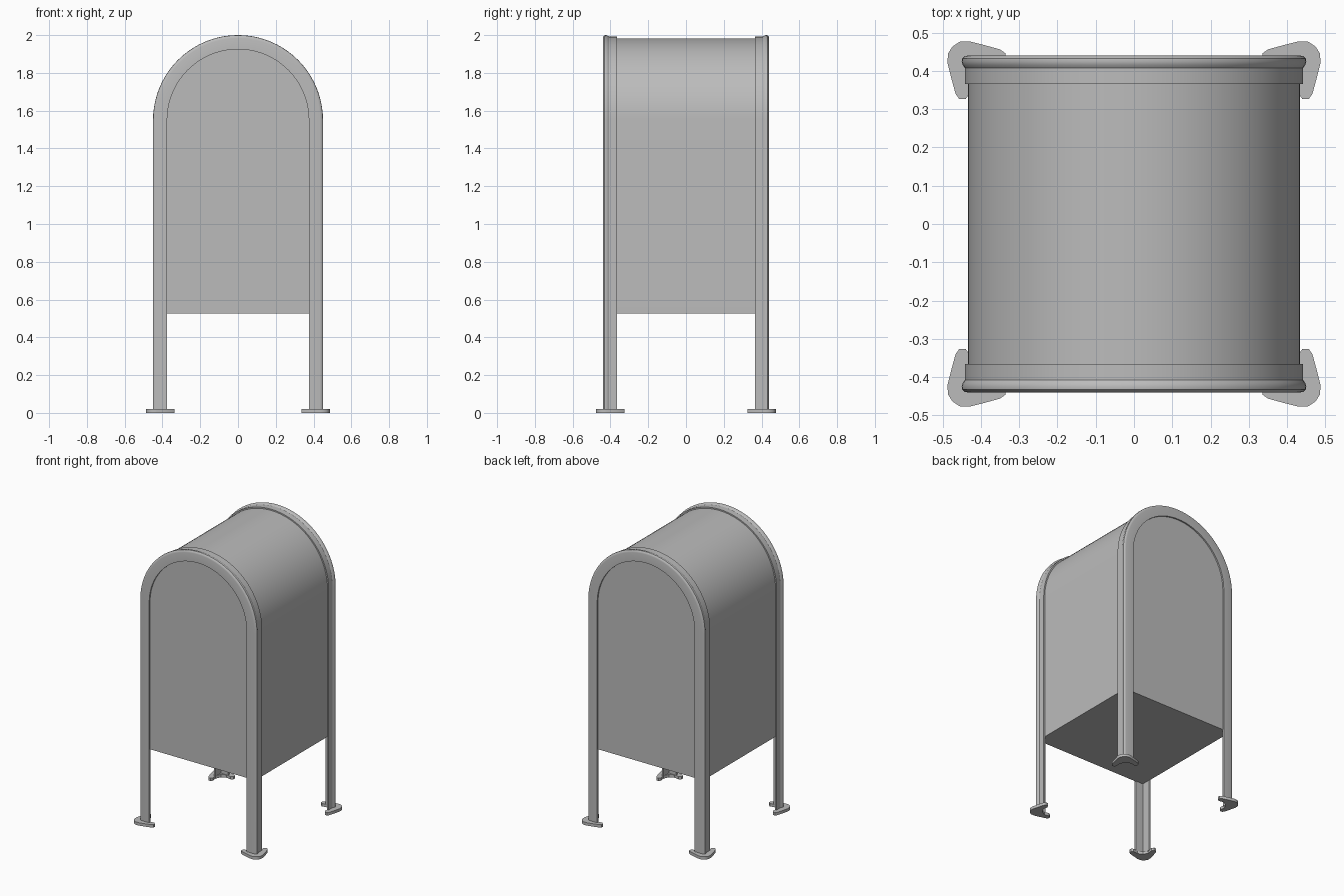
import bpy, bmesh, math
from mathutils import Vector

if "Cube" in bpy.data.objects:
    bpy.data.objects.remove(bpy.data.objects["Cube"], do_unlink=True)

# One painted metal colour
metal = bpy.data.materials.new("grey_metal")
metal.use_nodes = True
GREY = (0.5, 0.5, 0.5, 1)
metal.diffuse_color = GREY
metal.node_tree.nodes["Principled BSDF"].inputs["Base Color"].default_value = GREY

SPRING = 1.55      # height where the straight sides become the arch
STEPS = 40


def finish(bm, name, angle=35):
    bmesh.ops.recalc_face_normals(bm, faces=bm.faces)
    mesh = bpy.data.meshes.new(name)
    bm.to_mesh(mesh)
    bm.free()
    ob = bpy.data.objects.new(name, mesh)
    bpy.context.collection.objects.link(ob)
    mesh.materials.append(metal)
    bpy.ops.object.select_all(action="DESELECT")
    ob.select_set(True)
    bpy.context.view_layer.objects.active = ob
    bpy.ops.object.shade_smooth_by_angle(angle=math.radians(angle))
    return ob


def arch(radius, y, bottom):
    """Upright sides joined by a half circle."""
    pts = [Vector((radius, y, bottom))]
    for i in range(STEPS + 1):
        a = math.pi * i / STEPS
        pts.append(Vector((radius * math.cos(a), y, SPRING + radius * math.sin(a))))
    pts.append(Vector((-radius, y, bottom)))
    return pts


def prism(bm, points, offset):
    face = bm.faces.new([bm.verts.new(p) for p in points])
    res = bmesh.ops.extrude_face_region(bm, geom=[face])
    verts = [g for g in res["geom"] if isinstance(g, bmesh.types.BMVert)]
    bmesh.ops.translate(bm, verts=verts, vec=offset)


# Body: arched box
bm = bmesh.new()
prism(bm, arch(0.433, -0.43, 0.527), Vector((0, 0.86, 0)))
finish(bm, "body")

# Frames: angle iron with a rounded bead, swept up one leg, over and down
SECTION = [(0.375, 0.425), (0.375, 0.44), (0.434, 0.44), (0.443, 0.438),
           (0.449, 0.432), (0.45, 0.424), (0.447, 0.415), (0.442, 0.408),
           (0.442, 0.365), (0.43, 0.365), (0.43, 0.425)]


def frame(name, side):
    bm = bmesh.new()
    rails = [[bm.verts.new(p) for p in arch(r, side * y, 0.015)] for r, y in SECTION]
    for a, b in zip(rails, rails[1:] + rails[:1]):
        for i in range(len(a) - 1):
            bm.faces.new((a[i], a[i + 1], b[i + 1], b[i]))
    for end in (0, -1):
        bm.faces.new([rail[end] for rail in rails])
    finish(bm, name)


frame("front_frame", -1)
frame("back_frame", 1)

# Feet: bean-shaped plates wrapped round each leg corner
HALF = [(0.418, 0.418), (0.435, 0.385), (0.43, 0.35), (0.44, 0.336),
        (0.456, 0.336), (0.466, 0.35), (0.477, 0.39), (0.487, 0.43),
        (0.486, 0.455), (0.475, 0.472)]
OUTLINE = HALF + [(y, x) for x, y in reversed(HALF[1:])]


def foot(name, sx, sy):
    bm = bmesh.new()
    prism(bm, [Vector((sx * x, sy * (y - 0.01), 0)) for x, y in OUTLINE],
          Vector((0, 0, 0.02)))
    finish(bm, name)


for sx, side in ((1, "left"), (-1, "right")):
    for sy, end in ((-1, "front"), (1, "back")):
        foot(f"{end}_{side}_foot", sx, sy)
